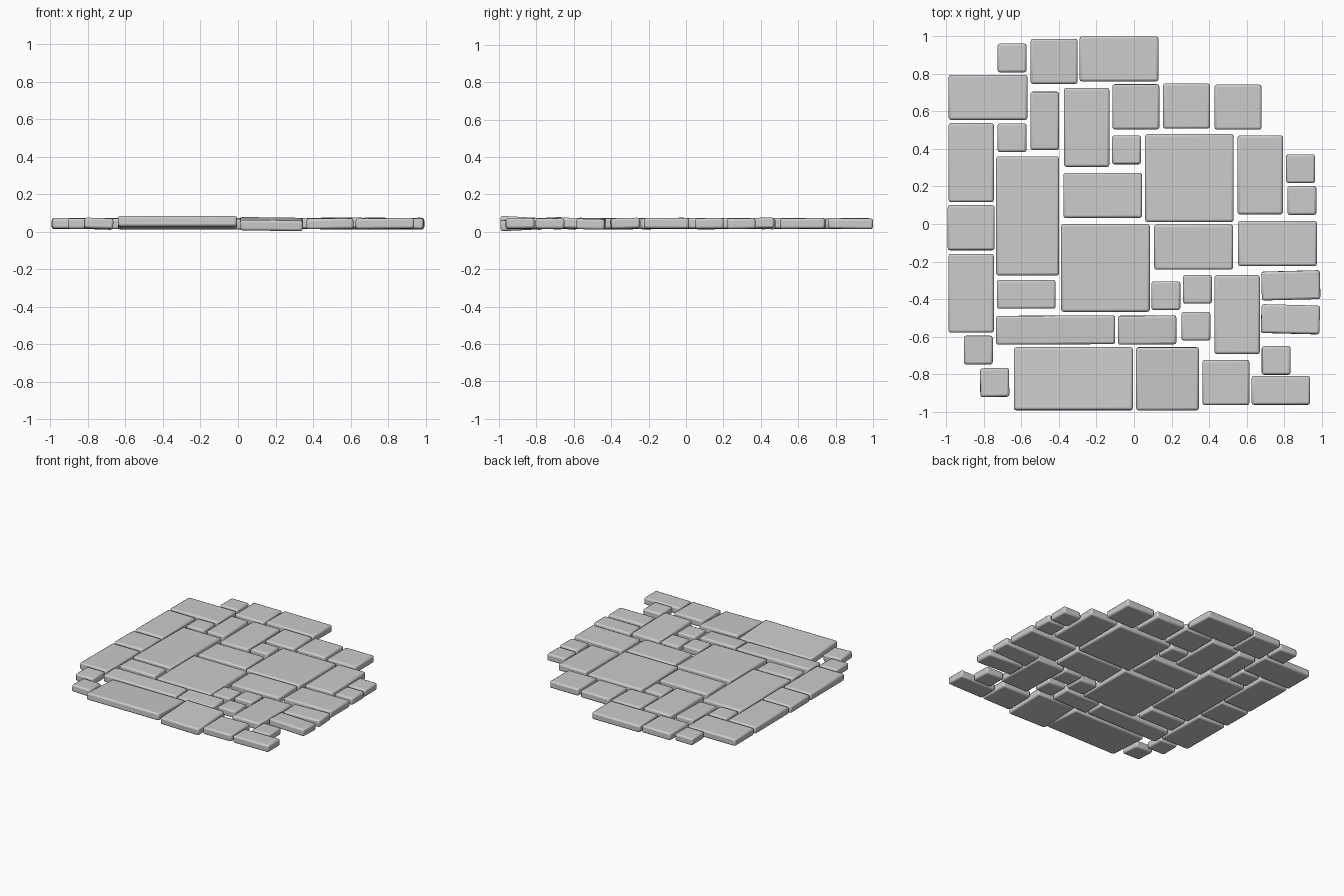
import bpy, math, random

random.seed(4)
THICK = 0.056

# Repeated stone sizes: small square, strip, medium square, medium slab, large square, etc.
SIZES = {
    "small": (0.154, 0.153),
    "strip": (0.312, 0.153),
    "upright_strip": (0.153, 0.31),
    "long_strip": (0.635, 0.153),
    "medium": (0.25, 0.24),
    "slab": (0.42, 0.24),
    "upright_slab": (0.242, 0.42),
    "square": (0.335, 0.335),
    "long_slab": (0.635, 0.335),
    "tall_slab": (0.335, 0.635),
    "large": (0.472, 0.468),
}

# Centres (x, y) of the stones of every size
LAYOUT = {
    "small": [(-0.65, 0.885), (-0.65, 0.46), (-0.04, 0.395), (0.888, 0.295), (0.895, 0.125),
              (0.17, -0.382), (0.338, -0.348), (0.33, -0.545), (-0.83, -0.672),
              (-0.743, -0.845), (0.758, -0.727)],
    "strip": [(-0.574, -0.375), (0.836, -0.327), (0.834, -0.508), (0.07, -0.565), (0.783, -0.887)],
    "upright_strip": [(-0.476, 0.55)],
    "long_strip": [(-0.418, -0.565)],
    "medium": [(-0.426, 0.867), (0.01, 0.625), (0.28, 0.629), (0.555, 0.623),
               (-0.868, -0.02), (0.49, -0.845)],
    "slab": [(-0.08, 0.88), (-0.778, 0.675), (-0.167, 0.153), (0.318, -0.123), (0.765, -0.104)],
    "upright_slab": [(-0.252, 0.515), (-0.868, 0.327), (-0.868, -0.369), (0.673, 0.262), (0.55, -0.483)],
    "square": [(0.178, -0.825)],
    "long_slab": [(-0.323, -0.825)],
    "tall_slab": [(-0.567, 0.043)],
    "large": [(0.295, 0.245), (-0.152, -0.234)],
}

# Stones with a noticeable lean or twist: (tilt x, tilt y, turn, height) in degrees
LEANING = {
    (-0.323, -0.825): (-3.2, 0, 0, 0.048),
    (0.178, -0.825): (2.8, 0.8, 0, 0.041),
    (0.836, -0.327): (1.5, -1, 1.5, 0.043),
    (0.834, -0.508): (-1.5, 1, -1.5, 0.043),
    (-0.743, -0.845): (-2, 2, 1, 0.043),
    (-0.418, -0.565): (3, 0.3, 0.3, 0.043),
    (0.07, -0.565): (3, 0, 0.5, 0.043),
}


def stone(kind, x, y):
    tx, ty, tz, z = LEANING.get((x, y), (random.uniform(-1, 1), random.uniform(-0.7, 0.7), 0, 0.044))
    if kind in ("large", "tall_slab", "long_strip"):
        tx, ty = tx * 0.6, ty * 0.5
    bpy.ops.mesh.primitive_cube_add(size=1, location=(x, y, z),
                                    rotation=[math.radians(a) for a in (tx, ty, tz)])
    ob = bpy.context.object
    ob.name = kind + "_paving_stone"
    ob.scale = (*SIZES[kind], THICK)
    bpy.ops.object.transform_apply(location=False, rotation=False, scale=True)
    # Worn, rounded edges
    bev = ob.modifiers.new("worn_edges", "BEVEL")
    bev.width = 0.012
    bev.segments = 2
    bpy.ops.object.shade_smooth_by_angle(angle=math.radians(30))


for kind, spots in LAYOUT.items():
    for x, y in spots:
        stone(kind, x, y)
